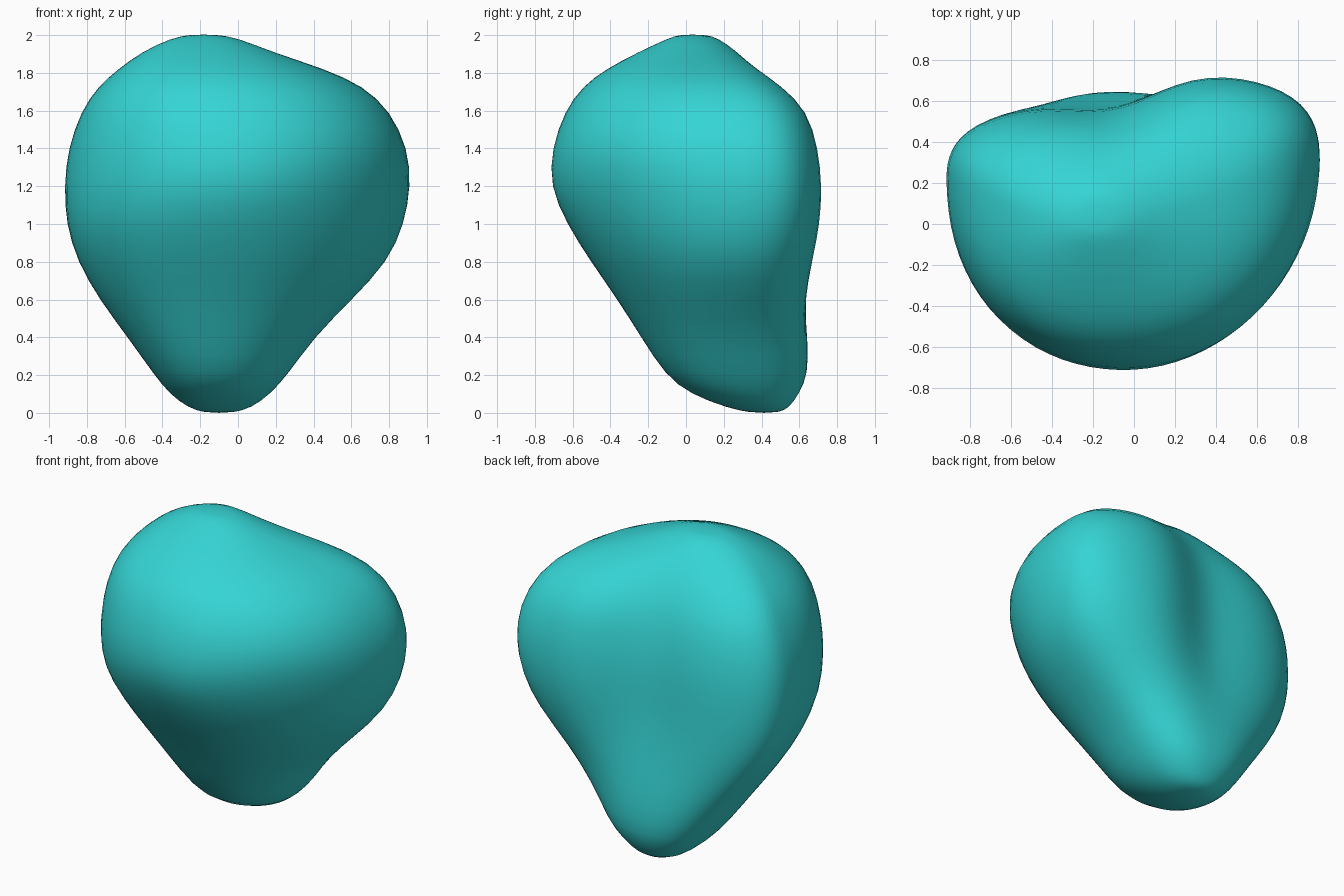
import bpy, bmesh, math

if "Cube" in bpy.data.objects:
    bpy.data.objects.remove(bpy.data.objects["Cube"])

# Horizontal sections: z, x min, x max, y min, y max, y of the widest point
SECTIONS = [
    (0.00, -0.17, -0.03, 0.34, 0.48, 0.41),
    (0.025, -0.26, 0.07, 0.22, 0.54, 0.40),
    (0.10, -0.36, 0.17, 0.02, 0.59, 0.34),
    (0.20, -0.44, 0.26, -0.11, 0.64, 0.30),
    (0.40, -0.58, 0.40, -0.235, 0.64, 0.28),
    (0.60, -0.73, 0.60, -0.36, 0.65, 0.26),
    (0.80, -0.845, 0.79, -0.50, 0.685, 0.25),
    (1.00, -0.905, 0.875, -0.625, 0.715, 0.24),
    (1.20, -0.915, 0.91, -0.715, 0.72, 0.24),
    (1.40, -0.895, 0.895, -0.705, 0.70, 0.23),
    (1.60, -0.825, 0.80, -0.635, 0.645, 0.21),
    (1.73, -0.735, 0.66, -0.54, 0.51, 0.18),
    (1.82, -0.63, 0.46, -0.42, 0.39, 0.12),
    (1.91, -0.51, 0.18, -0.25, 0.27, 0.05),
    (1.985, -0.35, 0.00, -0.09, 0.17, 0.03),
    (2.003, -0.25, -0.11, -0.03, 0.10, 0.03),
]
SEGMENTS = 40


def smooth(a, b, v):
    t = max(0.0, min(1.0, (v - a) / (b - a)))
    return t * t * (3 - 2 * t)


def section_point(section, angle):
    z, x0, x1, y0, y1, cy = section
    cx = (x0 + x1) / 2
    c, s = math.cos(angle), math.sin(angle)
    middle = smooth(0.4, 0.8, z) * (1 - smooth(1.15, 1.5, z))
    fade = 1 - smooth(1.7, 1.95, z)
    # Roundness of each quarter: boxy back, flatter right front, fuller left front
    if s > 0:
        power = 2.0 + (0.5 + 0.4 * smooth(0.5, 1.1, z)) * fade * smooth(0, 0.2, z)
        power += 0.2 * smooth(0.5, 1.1, z) * fade * smooth(0, 0.5, c)
    elif c > 0:
        power = 2.1 - 0.3 * middle
    else:
        power = 2.3 - 0.25 * math.exp(-((z - 1.3) / 0.22) ** 2)
    r = (abs(c) ** power + abs(s) ** power) ** (-1 / power)
    x = cx + r * c * (x1 - x0) / 2
    y = cy + r * s * ((y1 - cy) if s > 0 else (cy - y0))
    y += 0.035 * c * smooth(0.6, 1.2, z) * fade
    if s > 0:
        # Shallow hollow on the upper back, left lobe set further forward
        amount = smooth(0.35, 1.1, z) * (1 - smooth(1.55, 1.92, z)) * min(1, r * s)
        dent = 0.12 * (1 - smooth(-0.2, 0.42, x))
        dent += 0.05 * math.exp(-((x + 0.1) / 0.28) ** 2)
        y -= dent * amount
    return x * 1.007, y * 1.012, z


# Pebble body lofted through the sections
bm = bmesh.new()
rings = [[bm.verts.new(section_point(sec, 2 * math.pi * i / SEGMENTS))
          for i in range(SEGMENTS)] for sec in SECTIONS]
for low, high in zip(rings, rings[1:]):
    for i in range(SEGMENTS):
        j = (i + 1) % SEGMENTS
        bm.faces.new((low[i], low[j], high[j], high[i]))
bm.faces.new(list(reversed(rings[0])))
bm.faces.new(rings[-1])
for face in bm.faces:
    face.smooth = True
mesh = bpy.data.meshes.new("pebble_body")
bm.to_mesh(mesh)
bm.free()

body = bpy.data.objects.new("pebble_body", mesh)
bpy.context.collection.objects.link(body)
subdivision = body.modifiers.new("rounding", 'SUBSURF')
subdivision.levels = 1
subdivision.render_levels = 1

# Turquoise surface
turquoise = bpy.data.materials.new("turquoise")
turquoise.diffuse_color = (0.036, 0.66, 0.66, 1)
turquoise.use_nodes = True
turquoise.node_tree.nodes["Principled BSDF"].inputs["Base Color"].default_value = turquoise.diffuse_color
mesh.materials.append(turquoise)
